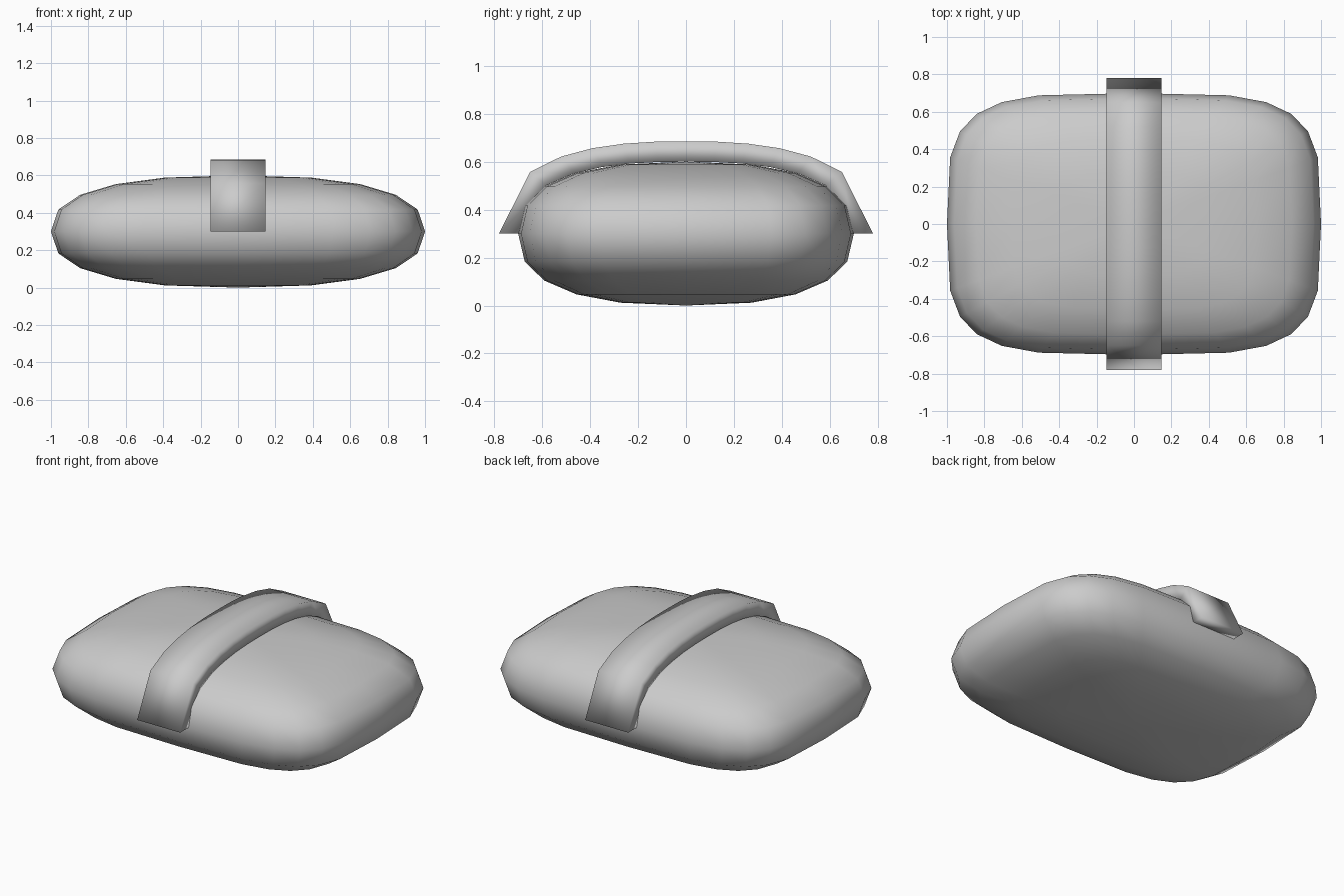
import bpy
import bmesh
import math

if "Cube" in bpy.data.objects:
    bpy.data.objects.remove(bpy.data.objects["Cube"], do_unlink=True)

MID_Z = 0.3  # height of the widest line

grey = bpy.data.materials.new("plain grey")
grey.use_nodes = True
colour = (0.6, 0.6, 0.6, 1)
grey.diffuse_color = colour
grey.node_tree.nodes["Principled BSDF"].inputs["Base Color"].default_value = colour


def spow(v, e):
    """Power that keeps the sign."""
    return math.copysign(abs(v) ** e, v) if abs(v) > 1e-5 else 0.0


def finish(bm, name):
    bmesh.ops.recalc_face_normals(bm, faces=bm.faces)
    for f in bm.faces:
        f.smooth = True
    mesh = bpy.data.meshes.new(name)
    bm.to_mesh(mesh)
    bm.free()
    mesh.materials.append(grey)
    obj = bpy.data.objects.new(name, mesh)
    bpy.context.collection.objects.link(obj)
    return obj


# Cushion body: a sphere squared off into a rounded pillow
bm = bmesh.new()
bmesh.ops.create_uvsphere(bm, u_segments=24, v_segments=10, radius=1)
for v in bm.verts:
    x, y, z = v.co
    r = math.hypot(x, y)
    ring = spow(r, 0.8)
    if r > 1e-5:
        x, y = spow(x / r, 0.5) * ring, spow(y / r, 0.5) * ring
    v.co = (x, 0.7 * y, MID_Z + 0.3 * spow(z, 0.8))
finish(bm, "cushion_body")

# Strap: a box section swept over the body from front to back
STEPS = 12
HALF_WIDTH = 0.148
OUTER = (0.78, 0.385)
INNER = (0.70, 0.30)
bm = bmesh.new()
sections = []
for i in range(STEPS + 1):
    t = 2 * i / STEPS - 1
    rise = max(0, 1 - abs(t) ** 2.5) ** 0.4
    corners = [(-1, OUTER), (1, OUTER), (1, INNER), (-1, INNER)]
    sections.append([bm.verts.new((s * HALF_WIDTH, t * ry, MID_Z + rise * rz))
                     for s, (ry, rz) in corners])
for a, b in zip(sections, sections[1:]):
    for k in range(4):
        n = (k + 1) % 4
        bm.faces.new((a[k], a[n], b[n], b[k]))
for end in (sections[0], sections[-1]):
    bm.faces.new(end)
finish(bm, "strap")
